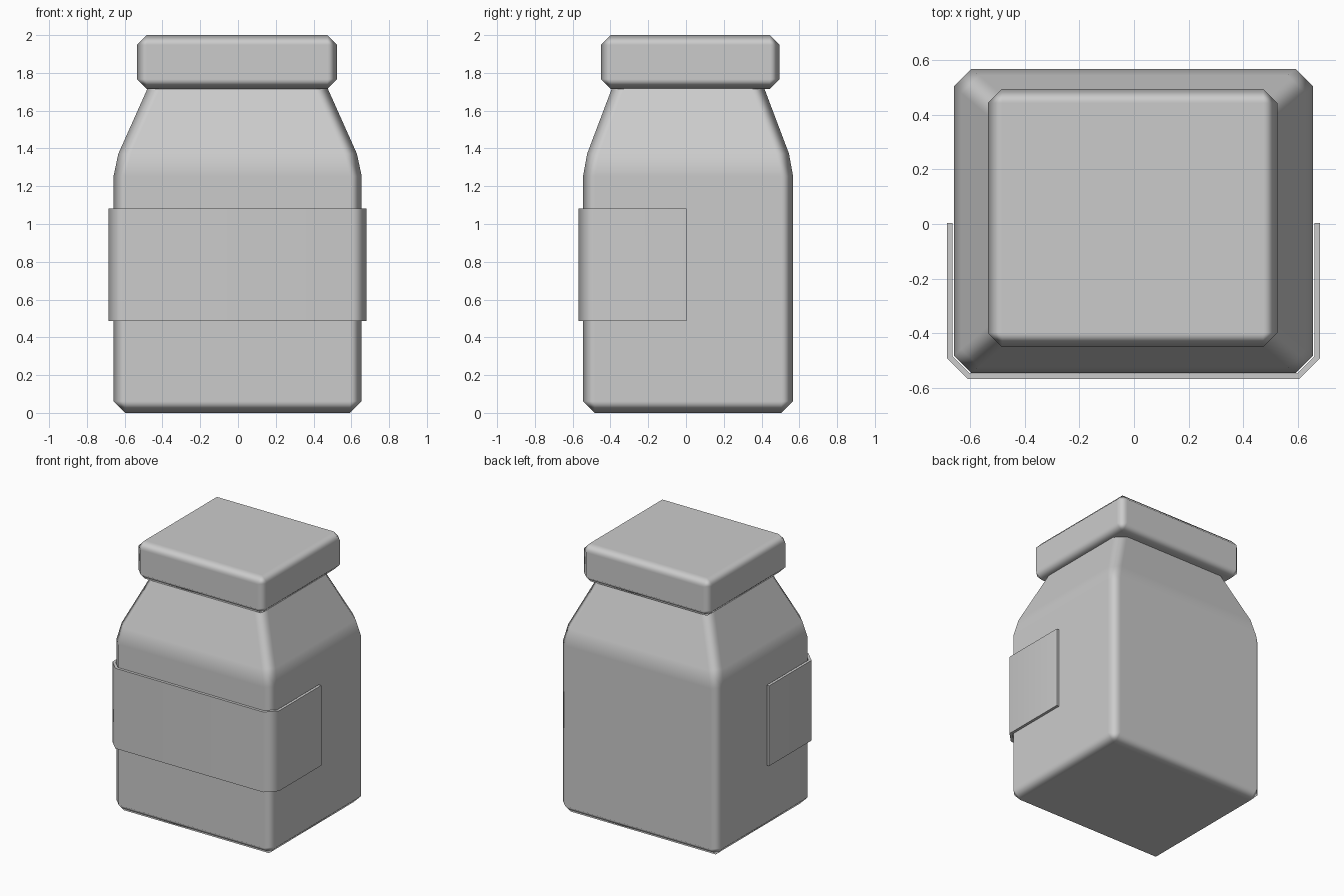
import bpy, bmesh

if "Cube" in bpy.data.objects:
    bpy.data.objects.remove(bpy.data.objects["Cube"])


def finish(name, bm):
    bmesh.ops.recalc_face_normals(bm, faces=bm.faces)
    mesh = bpy.data.meshes.new(name)
    bm.to_mesh(mesh)
    bm.free()
    ob = bpy.data.objects.new(name, mesh)
    bpy.context.collection.objects.link(ob)
    bpy.ops.object.select_all(action='DESELECT')
    ob.select_set(True)
    bpy.context.view_layer.objects.active = ob
    return ob


def stacked_box(name, cx, cy, rings, bevel):
    """Rectangular rings (half x, half y, z) bridged, capped and bevelled."""
    bm = bmesh.new()
    loops = [[bm.verts.new((cx + sx * hx, cy + sy * hy, z))
              for sx, sy in ((-1, -1), (1, -1), (1, 1), (-1, 1))]
             for hx, hy, z in rings]
    for a, b in zip(loops, loops[1:]):
        for i in range(4):
            j = (i + 1) % 4
            bm.faces.new((a[i], a[j], b[j], b[i]))
    bm.faces.new(loops[0][::-1])
    bm.faces.new(loops[-1])
    bmesh.ops.bevel(bm, geom=bm.edges[:], offset=bevel, offset_type='OFFSET',
                    segments=1, profile=0.5, affect='EDGES')
    ob = finish(name, bm)
    bpy.ops.object.shade_smooth()
    wn = ob.modifiers.new("weighted_normals", 'WEIGHTED_NORMAL')
    wn.weight = 100
    return ob


# Jar body with tapered shoulders, neck ending inside the lid
stacked_box("jar_body", -0.002, 0.011,
            [(0.657, 0.556, 0), (0.657, 0.556, 1.315), (0.449, 0.38, 1.78)], 0.062)

# Chunky lid
stacked_box("jar_lid", -0.005, 0.022,
            [(0.53, 0.473, 1.715), (0.53, 0.473, 2.0)], 0.052)

# Label wrapped around the front half
half = [(-0.683, 0.003), (-0.683, -0.492), (-0.607, -0.568)]
path = half + [(-x, y) for x, y in reversed(half)]
bm = bmesh.new()
low, high = ([bm.verts.new((x - 0.002, y, z)) for x, y in path] for z in (0.487, 1.082))
for i in range(len(path) - 1):
    bm.faces.new((low[i], low[i + 1], high[i + 1], high[i]))
bm.normal_update()
label = finish("front_label", bm)
# Point the faces outwards so the thickness grows towards the jar
front = min(label.data.polygons, key=lambda p: p.center.y)
if front.normal.y > 0:
    label.data.flip_normals()
solid = label.modifiers.new("thickness", 'SOLIDIFY')
solid.thickness = 0.02
solid.offset = -1
solid.use_even_offset = True
bpy.ops.object.modifier_apply(modifier=solid.name)
bpy.ops.object.shade_smooth_by_angle(angle=0.87)
label.modifiers.new("weighted_normals", 'WEIGHTED_NORMAL').keep_sharp = True
